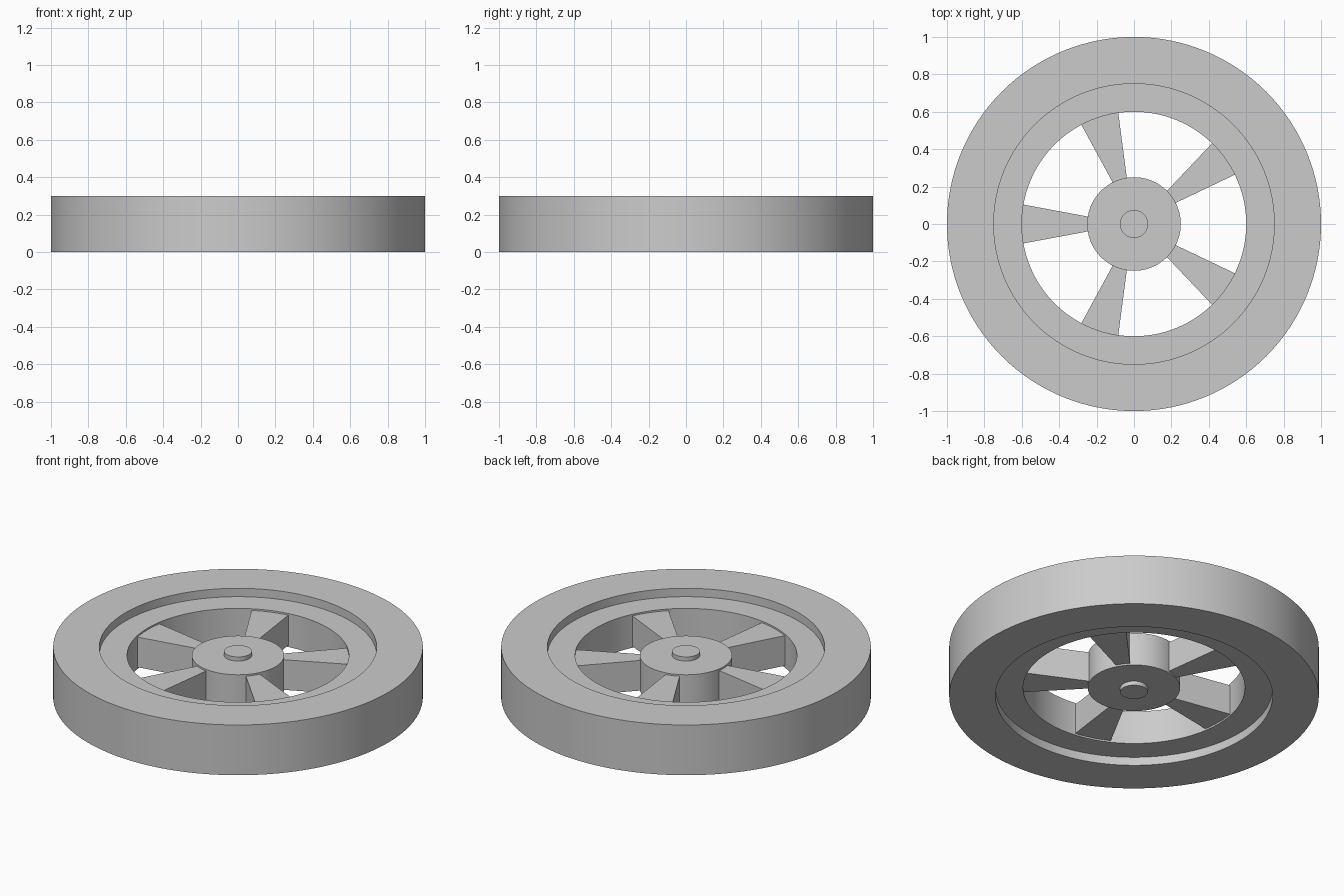
import bpy
import bmesh
import math
from mathutils import Matrix, Vector

SEGMENTS = 128
MID = 0.15  # height of the wheel's middle plane

cube = bpy.data.objects.get("Cube")
if cube:
    bpy.data.objects.remove(cube, do_unlink=True)

grey = bpy.data.materials.new("plain grey")
grey.use_nodes = True
colour = (0.6, 0.6, 0.6, 1)
grey.diffuse_color = colour
grey.node_tree.nodes["Principled BSDF"].inputs["Base Color"].default_value = colour


def finish(name, bm):
    """Turn a bmesh into a shaded object centred on the middle plane."""
    bmesh.ops.recalc_face_normals(bm, faces=bm.faces)
    mesh = bpy.data.meshes.new(name)
    bm.to_mesh(mesh)
    bm.free()
    mesh.materials.append(grey)
    obj = bpy.data.objects.new(name, mesh)
    obj.location.z = MID
    bpy.context.collection.objects.link(obj)
    bpy.ops.object.select_all(action="DESELECT")
    obj.select_set(True)
    bpy.context.view_layer.objects.active = obj
    bpy.ops.object.shade_smooth_by_angle(angle=math.radians(30))
    return obj


def ring(name, inner, outer, half):
    """Square-edged ring, made by spinning its cross-section."""
    bm = bmesh.new()
    corners = [(inner, -half), (outer, -half), (outer, half), (inner, half)]
    face = bm.faces.new([bm.verts.new((r, 0, z)) for r, z in corners])
    edges = face.edges[:]
    bm.faces.remove(face)
    bmesh.ops.spin(bm, geom=edges, cent=(0, 0, 0), axis=(0, 0, 1),
                   angle=math.tau, steps=SEGMENTS, use_merge=True)
    bmesh.ops.remove_doubles(bm, verts=bm.verts, dist=1e-5)
    return finish(name, bm)


def disc(name, radius, half):
    bm = bmesh.new()
    bmesh.ops.create_cone(bm, cap_ends=True, segments=SEGMENTS, radius1=radius,
                          radius2=radius, depth=2 * half)
    return finish(name, bm)


def spoke(name, angle, half):
    """Tapered spoke that widens from the hub to the rim."""
    bm = bmesh.new()
    outline = [(0.20, -0.031), (0.63, -0.111), (0.63, 0.111), (0.20, 0.031)]
    face = bm.faces.new([bm.verts.new((x, y, -half)) for x, y in outline])
    top = bmesh.ops.extrude_face_region(bm, geom=[face])["geom"]
    bmesh.ops.translate(bm, vec=Vector((0, 0, 2 * half)),
                        verts=[v for v in top if isinstance(v, bmesh.types.BMVert)])
    bmesh.ops.rotate(bm, verts=bm.verts, cent=(0, 0, 0),
                     matrix=Matrix.Rotation(angle, 3, "Z"))
    return finish(name, bm)


# Tyre and recessed rim
ring("tyre", 0.75, 1.0, 0.15)
ring("rim", 0.60, 0.75, 0.10)

# Hub with an axle pin showing on both sides
disc("hub", 0.25, 0.10)
disc("axle_pin", 0.075, 0.125)

# Five spokes, one pointing to -x
for i in range(5):
    spoke(f"spoke_{i + 1}", math.pi + i * math.tau / 5, 0.09)
